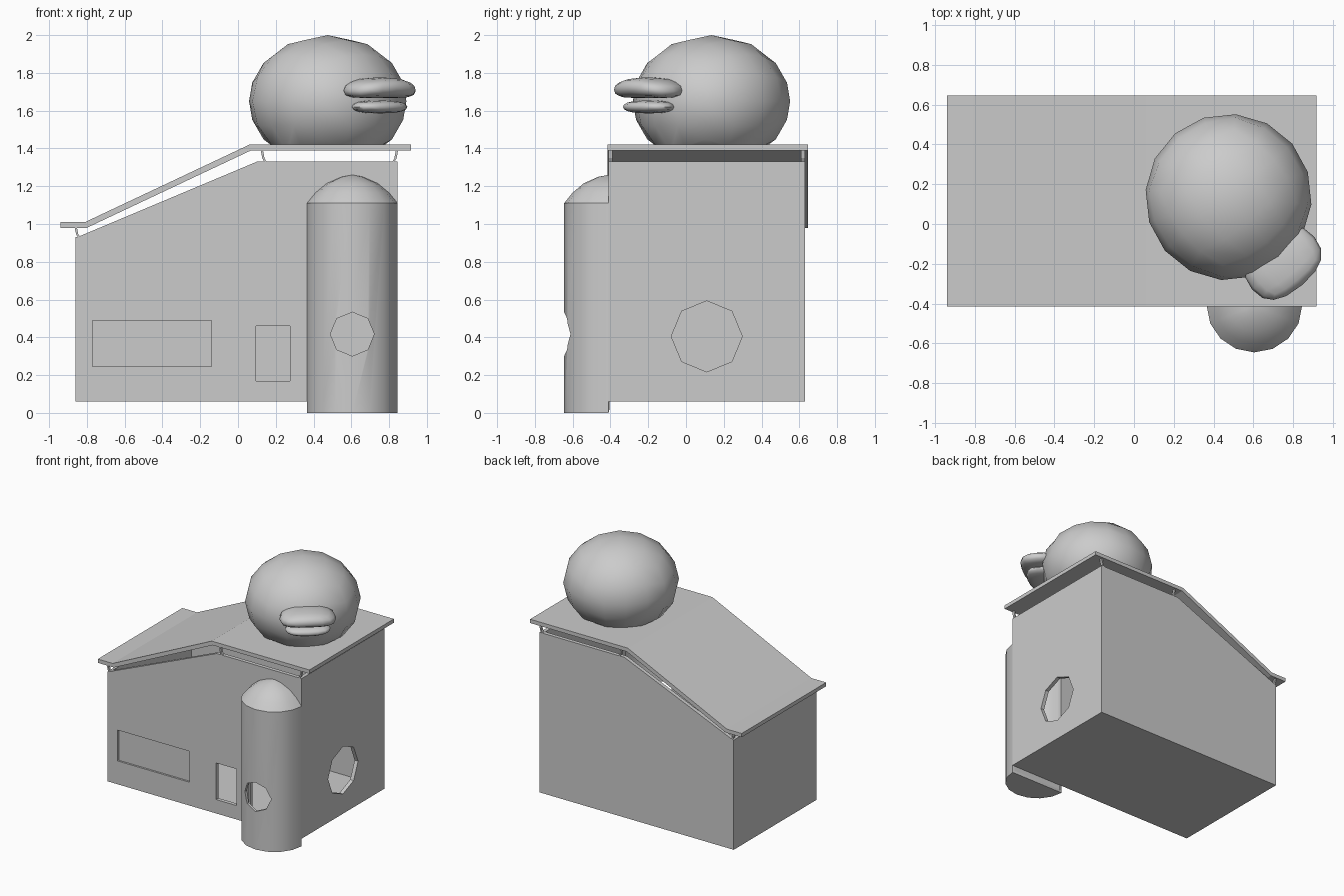
import bpy, bmesh, math
from mathutils import Vector, Matrix

if "Cube" in bpy.data.objects:
    bpy.data.objects.remove(bpy.data.objects["Cube"])


def finish(name, bm, smooth=None, recalc=True):
    if recalc:
        bmesh.ops.recalc_face_normals(bm, faces=bm.faces)
    me = bpy.data.meshes.new(name)
    bm.to_mesh(me)
    bm.free()
    ob = bpy.data.objects.new(name, me)
    bpy.context.collection.objects.link(ob)
    activate(ob)
    if smooth:
        bpy.ops.object.shade_smooth_by_angle(angle=math.radians(smooth))
    return ob


def activate(ob):
    bpy.ops.object.select_all(action='DESELECT')
    bpy.context.view_layer.objects.active = ob
    ob.select_set(True)


def prism(name, pts, lo, hi, axis='y'):
    """Extrude a 2D profile: (x, z) along y, or (y, z) along x."""
    bm = bmesh.new()
    place = (lambda p, d: (p[0], d, p[1])) if axis == 'y' else (lambda p, d: (d, p[0], p[1]))
    rings = [[bm.verts.new(place(p, d)) for p in pts] for d in (lo, hi)]
    n = len(pts)
    for r in rings:
        bm.faces.new(r)
    for i in range(n):
        j = (i + 1) % n
        bm.faces.new((rings[0][i], rings[0][j], rings[1][j], rings[1][i]))
    return finish(name, bm)


def rect(a, b, c, d):
    return [(a, c), (b, c), (b, d), (a, d)]


def octagon(u, v, r):
    return [(u + r * math.cos(k * math.pi / 4), v + r * math.sin(k * math.pi / 4)) for k in range(8)]


def cut(ob, cutter):
    cutter.hide_render = True
    activate(ob)
    m = ob.modifiers.new("cut", 'BOOLEAN')
    m.object = cutter
    m.operation = 'DIFFERENCE'
    m.solver = 'EXACT'
    bpy.ops.object.modifier_apply(modifier=m.name)
    bpy.data.objects.remove(cutter)


def blob(name, centre, size, power=1.0, droop=0.0, floor=None):
    """Rounded quad ball, turned to look toward the front right corner."""
    bm = bmesh.new()
    bmesh.ops.create_cube(bm, size=2)
    bmesh.ops.subdivide_edges(bm, edges=bm.edges[:], cuts=3, use_grid_fill=True)
    for v in bm.verts:
        p = Vector([math.tan(c * math.pi / 4) for c in v.co]).normalized()
        p = Vector([math.copysign(abs(c) ** power, c) for c in p])
        p.z -= droop * p.y ** 2
        v.co = [c * s for c, s in zip(p, size)]
    bm.transform(Matrix.Translation(centre) @ Matrix.Rotation(math.radians(-50), 4, 'Z'))
    if floor:
        bmesh.ops.bisect_plane(bm, geom=bm.verts[:] + bm.edges[:] + bm.faces[:],
                               plane_co=(0, 0, floor), plane_no=(0, 0, 1), clear_inner=True)
    return finish(name, bm, 60)


# House: hollow box, open under the raised roof
house = prism("house_walls", [(-.86, .06), (.845, .06), (.845, 1.33), (.10, 1.33),
                              (-.84, .935), (-.86, .93)], -.41, .63)
T = .03
cut(house, prism("cut_room", rect(-.86 + T, .845 - T, .06 + T, 2), -.41 + T, .63 - T))
cut(house, prism("cut_door", rect(.095, .275, .17, .46), -.6, -.2))
cut(house, prism("cut_panel", rect(-.77, -.14, .245, .49), -.6, -.395))
cut(house, prism("cut_side_window", octagon(.11, .405, .188), .7, 1, 'x'))
cut(house, prism("cut_tower_opening", rect(.395, .813, .092, 1.1), -.6, -.2))

# Roof sheet bent over the slope
prism("roof", [(-.94, .98), (-.80, .98), (.07, 1.39), (.917, 1.39),
               (.917, 1.42), (.06, 1.42), (-.81, 1.01), (-.94, 1.01)], -.415, .645)

# Small curved brackets carrying the roof
for i, (x, z, h, d) in enumerate([(-.855, .925, .056, 1), (.13, 1.325, .067, 1), (.838, 1.325, .067, -1)]):
    side = [(x + d * .012, z), (x - d * .002, z + h * .35), (x - d * .006, z + h * .7), (x - d * .01, z + h)]
    prof = side + [(a + d * .012, b) for a, b in reversed(side)]
    for tag, y in (("front", -.41), ("back", .61)):
        prism(f"roof_bracket_{tag}_{i}", prof, y, y + .02)

# Half-round domed tower, a shell open toward the room
bm = bmesh.new()
profile = [(0, 0), (.24, 0), (.24, 1.11), (.195, 1.165), (.135, 1.215), (.055, 1.25), (0, 1.26)]
cols = []
for k in range(9):
    a = math.pi + k * math.pi / 8
    cols.append([bm.verts.new((.605 + r * math.cos(a), -.41 + r * math.sin(a) * .98, z)) for r, z in profile])
for c0, c1 in zip(cols, cols[1:]):
    for i in range(len(profile) - 1):
        bm.faces.new((c0[i], c1[i], c1[i + 1], c0[i + 1]))
bmesh.ops.remove_doubles(bm, verts=bm.verts, dist=.0005)
bm.normal_update()
if sum((f.normal.dot(f.calc_center_median() - Vector((.605, -.41, .6))) for f in bm.faces)) < 0:
    bmesh.ops.reverse_faces(bm, faces=bm.faces)
tower = finish("tower", bm, recalc=False)
m = tower.modifiers.new("shell", 'SOLIDIFY')
m.thickness = .025
m.offset = -1
bpy.ops.object.modifier_apply(modifier=m.name)
cut(tower, prism("cut_tower_window", octagon(.605, .417, .116), -.8, -.45))
activate(tower)
bpy.ops.object.shade_smooth_by_angle(angle=math.radians(28))
prism("tower_sill", rect(.367, .843, .002, .088), -.42, -.41)

# Ball on the roof with a two-part bill
blob("head", (.475, .135, 1.65), (.418, .418, .35), floor=1.405)
blob("upper_bill", (.75, -.197, 1.722), (.145, .205, .055), .8, .35)
blob("lower_bill", (.75, -.197, 1.62), (.1, .165, .035), .85)
